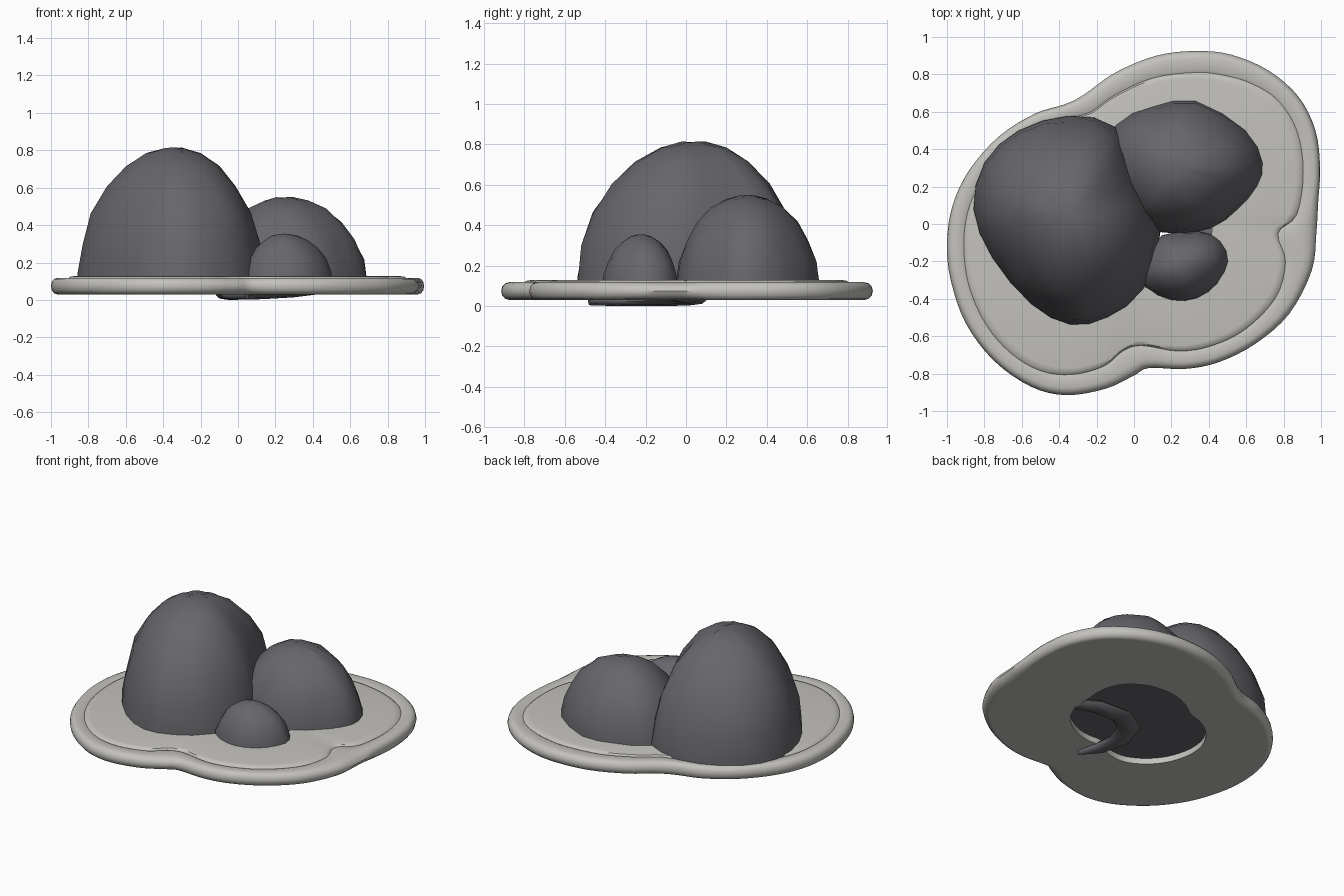
import bpy, bmesh, math, random
from mathutils import Vector

if "Cube" in bpy.data.objects:
    bpy.data.objects.remove(bpy.data.objects["Cube"])

random.seed(4)


def material(name, col):
    m = bpy.data.materials.new(name)
    m.diffuse_color = (*col, 1)
    m.use_nodes = True
    m.node_tree.nodes["Principled BSDF"].inputs["Base Color"].default_value = m.diffuse_color
    return m


ROCK = material("dark grey rock", (0.135, 0.133, 0.147))
SAND = material("pale sand", (0.55, 0.54, 0.51))


def smooth_loop(pts, per):
    """Closed Catmull-Rom curve through 2D points."""
    out, n = [], len(pts)
    for i in range(n):
        a, b, c, d = (Vector(pts[(i + k) % n]) for k in (-1, 0, 1, 2))
        for s in range(per):
            t = s / per
            out.append(0.5 * (2 * b + (c - a) * t + (2 * a - 5 * b + 4 * c - d) * t * t
                              + (3 * b - a - 3 * c + d) * t ** 3))
    return out


def loft(name, rings, mat, angle, wrap=False, cap_start=False, cap_end=False):
    """Skin a list of closed rings of 3D points."""
    bm = bmesh.new()
    vs = [[bm.verts.new(p) for p in r] for r in rings]
    n = len(vs[0])
    pairs = list(zip(vs, vs[1:])) + ([(vs[-1], vs[0])] if wrap else [])
    for a, b in pairs:
        for i in range(n):
            j = (i + 1) % n
            bm.faces.new((a[i], a[j], b[j], b[i]))
    if cap_start:
        bm.faces.new(vs[0][::-1])
    if cap_end:
        bm.faces.new(vs[-1])
    bmesh.ops.recalc_face_normals(bm, faces=bm.faces)
    me = bpy.data.meshes.new(name)
    bm.to_mesh(me)
    bm.free()
    me.materials.append(mat)
    ob = bpy.data.objects.new(name, me)
    bpy.context.collection.objects.link(ob)
    bpy.ops.object.select_all(action='DESELECT')
    ob.select_set(True)
    bpy.context.view_layer.objects.active = ob
    bpy.ops.object.shade_smooth_by_angle(angle=math.radians(angle))
    return ob


# Sand base: outer edge and the crease line of the raised middle
OUTER = [(.995, .3), (.97, .5), (.88, .68), (.72, .82), (.52, .905), (.33, .925), (.12, .9),
         (-.1, .81), (-.27, .69), (-.37, .64), (-.53, .59), (-.72, .47), (-.88, .29),
         (-.97, .1), (-1, -.1), (-.98, -.3), (-.9, -.53), (-.75, -.73), (-.55, -.87),
         (-.36, -.915), (-.15, -.88), (0, -.81), (.08, -.77), (.27, -.775), (.45, -.74),
         (.65, -.64), (.83, -.48), (.95, -.25), (.975, -.05), (.985, .12)]
CREASE = [(.905, .28), (.87, .5), (.77, .66), (.63, .75), (.48, .795), (.33, .81), (.1, .78),
          (-.1, .69), (-.23, .6), (-.36, .56), (-.53, .5), (-.7, .37), (-.82, .22),
          (-.89, .06), (-.91, -.13), (-.88, -.34), (-.79, -.54), (-.66, -.69), (-.5, -.785),
          (-.33, -.805), (-.16, -.76), (-.06, -.68), (.04, -.65), (.24, -.68), (.42, -.65),
          (.6, -.56), (.76, -.39), (.81, -.2), (.77, -.05), (.87, .05)]
outer, crease = smooth_loop(OUTER, 4), smooth_loop(CREASE, 4)
hole = [Vector((p.x * .47 - .04, p.y * .46 + .02)) for p in outer]


def ring(a, b, t, z):
    return [(*p.lerp(q, t), z) for p, q in zip(a, b)]


rings = [ring(outer, crease, .45, .03)]
for k in range(7):                                   # rounded rim
    a = math.radians(-90 + 30 * k)
    rings.append(ring(outer, crease, .36 * (1 - math.cos(a)), .074 + .044 * math.sin(a)))
rings += [ring(outer, crease, .9, .117), ring(outer, crease, 1, .112),
          ring(crease, hole, .03, .124), ring(crease, hole, .09, .128),
          ring(crease, hole, 1, .128), ring(outer, hole, 1, .03)]
loft("sand_base", rings, SAND, 40, wrap=True)


# Rocks: lumpy domes on a freehand footprint, flat underneath
def rock(name, footprint, apex, jitter):
    foot = smooth_loop(footprint, 2)
    top, z0 = Vector(apex[:2]), .07
    h = apex[2] - z0
    levels = []
    for deg in (0, 6, 18, 32, 46, 60, 73, 84):
        a = math.radians(deg)
        j = jitter if deg > 10 else 0
        levels.append([(*top.lerp(p, math.cos(a) + random.uniform(-j, j) * math.cos(a)),
                        z0 + h * math.sin(a) * (1 + random.uniform(-j, j) * .3))
                       for p in foot])
    loft(name, levels, ROCK, 60, cap_start=True, cap_end=True)


rock("large_rock", [(-.35, .58), (-.1, .52), (.02, .25), (.14, -.05), (.05, -.35), (-.14, -.5),
                    (-.34, -.54), (-.55, -.43), (-.76, -.18), (-.86, .08), (-.8, .33),
                    (-.62, .5)], (-.34, .04, .815), .02)
rock("medium_rock", [(.69, .33), (.6, .5), (.33, .66), (.1, .63), (-.1, .53), (-.15, .28),
                     (0, .02), (.2, -.05), (.42, -.02), (.56, .08), (.66, .2)],
     (.25, .3, .55), .025)
rock("small_rock", [(.51, -.2), (.47, -.09), (.35, -.04), (.15, -.06), (.04, -.2), (.06, -.34),
                    (.2, -.41), (.34, -.4), (.45, -.32)], (.24, -.22, .355), .02)

# Curled sliver of rock poking out underneath
path = [(.46, -.1, .06), (.3, .01, .04), (.13, .03, .03), (0, -.05, .027), (-.05, -.2, .026),
        (-.02, -.36, .026), (.05, -.48, .03)]
widths = [.04, .07, .075, .075, .07, .05, .01]
sections = []
for i, (p, w) in enumerate(zip(path, widths)):
    d = Vector(path[min(i + 1, 6)]) - Vector(path[max(i - 1, 0)])
    side = Vector((-d.y, d.x, 0)).normalized()
    sections.append([Vector(p) + side * w * math.cos(k * math.pi / 4)
                     + Vector((0, 0, .026 * math.sin(k * math.pi / 4))) for k in range(8)])
loft("underside_curl", sections, ROCK, 60, cap_start=True, cap_end=True)
